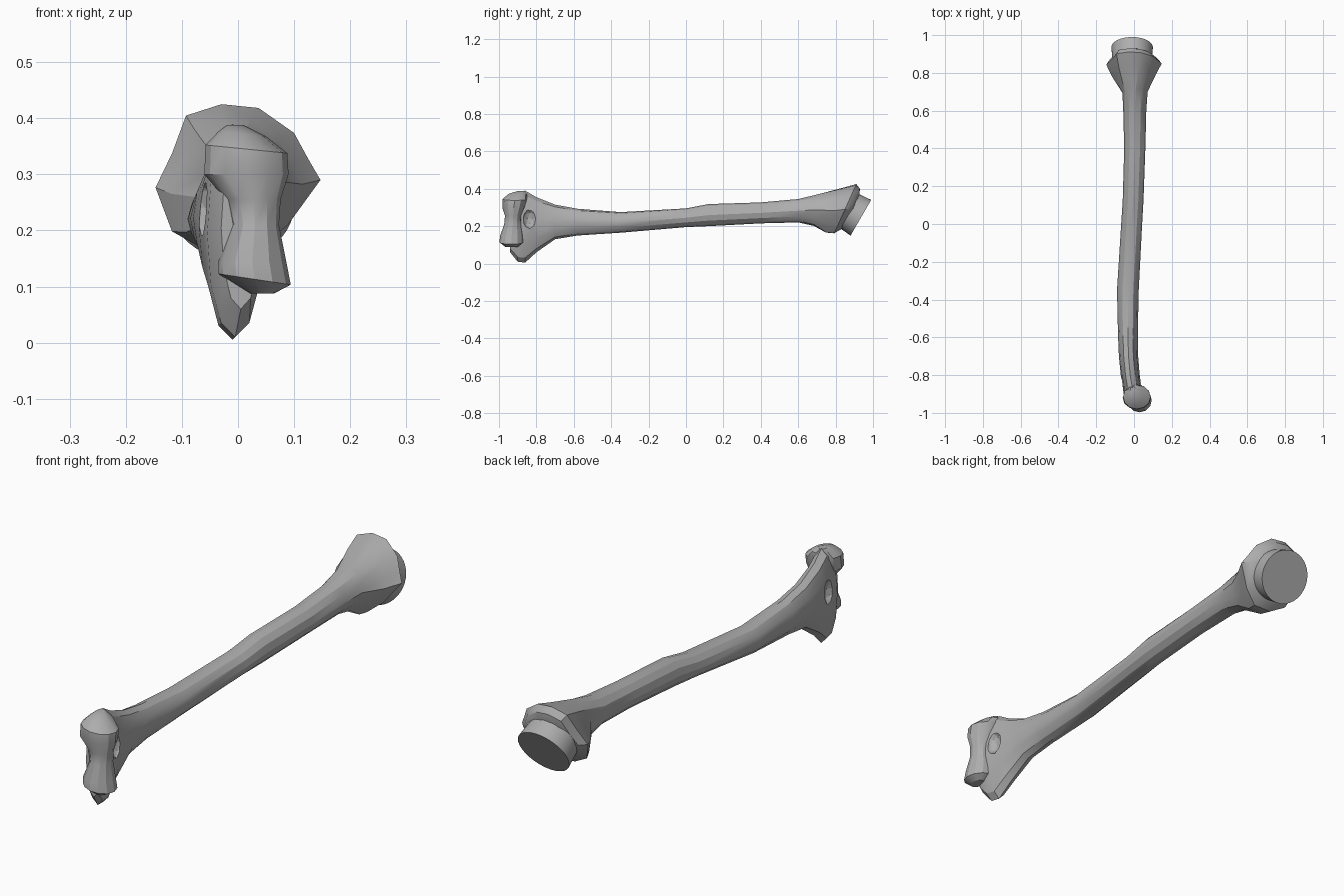
import bpy, bmesh, math
from mathutils import Vector

cube = bpy.data.objects.get("Cube")
if cube:
    bpy.data.objects.remove(cube, do_unlink=True)

bone_mat = bpy.data.materials.new("bone grey")
bone_mat.use_nodes = True
GREY = (0.42, 0.42, 0.42, 1)
bone_mat.diffuse_color = GREY
bone_mat.node_tree.nodes["Principled BSDF"].inputs["Base Color"].default_value = GREY
N = 12
# lumpy head outline, relative to half width and half height
HEAD = [(1, 0), (.85, .28), (.68, .62), (.25, .95), (-.2, 1), (-.63, .85),
        (-.8, .35), (-1, -.1), (-.8, -.68), (-.35, -.95), (.2, -.95), (.6, -.6)]


def finish(obj, angle=28):
    bpy.ops.object.select_all(action='DESELECT')
    obj.select_set(True)
    bpy.context.view_layer.objects.active = obj
    bpy.ops.object.shade_smooth_by_angle(angle=math.radians(angle))


def loft(name, rings):
    """Skin closed rings of points and cap both ends."""
    bm = bmesh.new()
    loops = [[bm.verts.new(p) for p in ring] for ring in rings]
    for a, b in zip(loops, loops[1:]):
        for i in range(N):
            j = (i + 1) % N
            bm.faces.new((a[i], a[j], b[j], b[i]))
    bm.faces.new(loops[0])
    bm.faces.new(loops[-1])
    bmesh.ops.recalc_face_normals(bm, faces=bm.faces)
    mesh = bpy.data.meshes.new(name)
    bm.to_mesh(mesh)
    bm.free()
    mesh.materials.append(bone_mat)
    obj = bpy.data.objects.new(name, mesh)
    bpy.context.collection.objects.link(obj)
    return obj


def oval(i):
    a = 2 * math.pi * i / N
    return math.cos(a), math.sin(a)


# Shaft and flared ends: y, left, right, bottom, top, tilt, head blend
SHAFT = [
    (-.94, -.03, .04, .06, .35, 0, 0),
    (-.90, -.055, .045, .01, .38, 0, 0),
    (-.86, -.06, .04, .005, .39, 0, 0),
    (-.80, -.07, .03, .06, .355, 0, 0),
    (-.70, -.08, .022, .13, .315, 0, 0),
    (-.58, -.085, .02, .15, .293, 0, 0),
    (-.35, -.09, .025, .165, .275, 0, 0),
    (0, -.068, .043, .195, .295, 0, 0),
    (.12, -.06, .05, .2, .318, 0, 0),
    (.40, -.052, .06, .215, .327, 0, 0),
    (.60, -.057, .065, .22, .345, 0, 0),
    (.70, -.067, .072, .2, .375, .2, .4),
    (.79, -.12, .115, .16, .405, .35, .9),
    (.85, -.147, .147, .155, .425, .45, 1),
    (.88, -.125, .12, .18, .4, .45, 1),
    (.90, -.08, .08, .23, .36, .45, .5),
]
rings = []
for y, x0, x1, z0, z1, tilt, blend in SHAFT:
    ring = []
    for i in range(N):
        u = Vector(oval(i)).lerp(Vector(HEAD[i]), blend)
        dz = u.y * (z1 - z0) / 2
        ring.append(((x0 + x1) / 2 + u.x * (x1 - x0) / 2,
                     y + tilt * dz, (z0 + z1) / 2 + dz))
    rings.append(ring)
shaft = loft("bone_shaft", rings)

# Hollows on both sides of the lower end
for name, x in (("left_hollow", .055), ("right_hollow", -.085)):
    bpy.ops.mesh.primitive_ico_sphere_add(subdivisions=2, radius=1,
                                          location=(x, -.835, .24))
    cutter = bpy.context.object
    cutter.name = name
    cutter.scale = (.045, .04, .06)
    cutter.hide_render = True
    cutter.hide_viewport = True
    cut = shaft.modifiers.new(name, 'BOOLEAN')
    cut.operation = 'DIFFERENCE'
    cut.object = cutter
finish(shaft)

# Spool-shaped joint: z, left, right, front, back, sideways slope
SPOOL = [
    (.088, .02, .065, -.965, -.90, 0),
    (.113, -.035, .094, -.997, -.87, -.15),
    (.145, -.035, .086, -.995, -.87, 0),
    (.21, -.012, .073, -.972, -.88, 0),
    (.255, -.022, .076, -.968, -.88, 0),
    (.30, -.06, .09, -.982, -.86, 0),
    (.345, -.058, .088, -.98, -.85, -.1),
    (.372, -.035, .05, -.95, -.85, -.1),
    (.388, -.02, .01, -.90, -.86, 0),
]
rings = []
for z, x0, x1, y0, y1, slope in SPOOL:
    ring = []
    for i in range(N):
        c, s = oval(i)
        dx = c * (x1 - x0) / 2
        ring.append(((x0 + x1) / 2 + dx, (y0 + y1) / 2 + s * (y1 - y0) / 2,
                     z + slope * dx))
    rings.append(ring)
finish(loft("elbow_spool", rings))

# Flat-faced joint disc at the upper end
axis = Vector((0, .865, -.5)).normalized()
depth = .09
face_centre = Vector((-.01, .935, .245))
bpy.ops.mesh.primitive_cone_add(vertices=40, radius1=.103, radius2=.11, depth=depth,
                                location=face_centre - axis * depth / 2,
                                rotation=axis.to_track_quat('Z', 'Y').to_euler())
disc = bpy.context.object
disc.name = "joint_disc"
disc.data.materials.append(bone_mat)
finish(disc)
